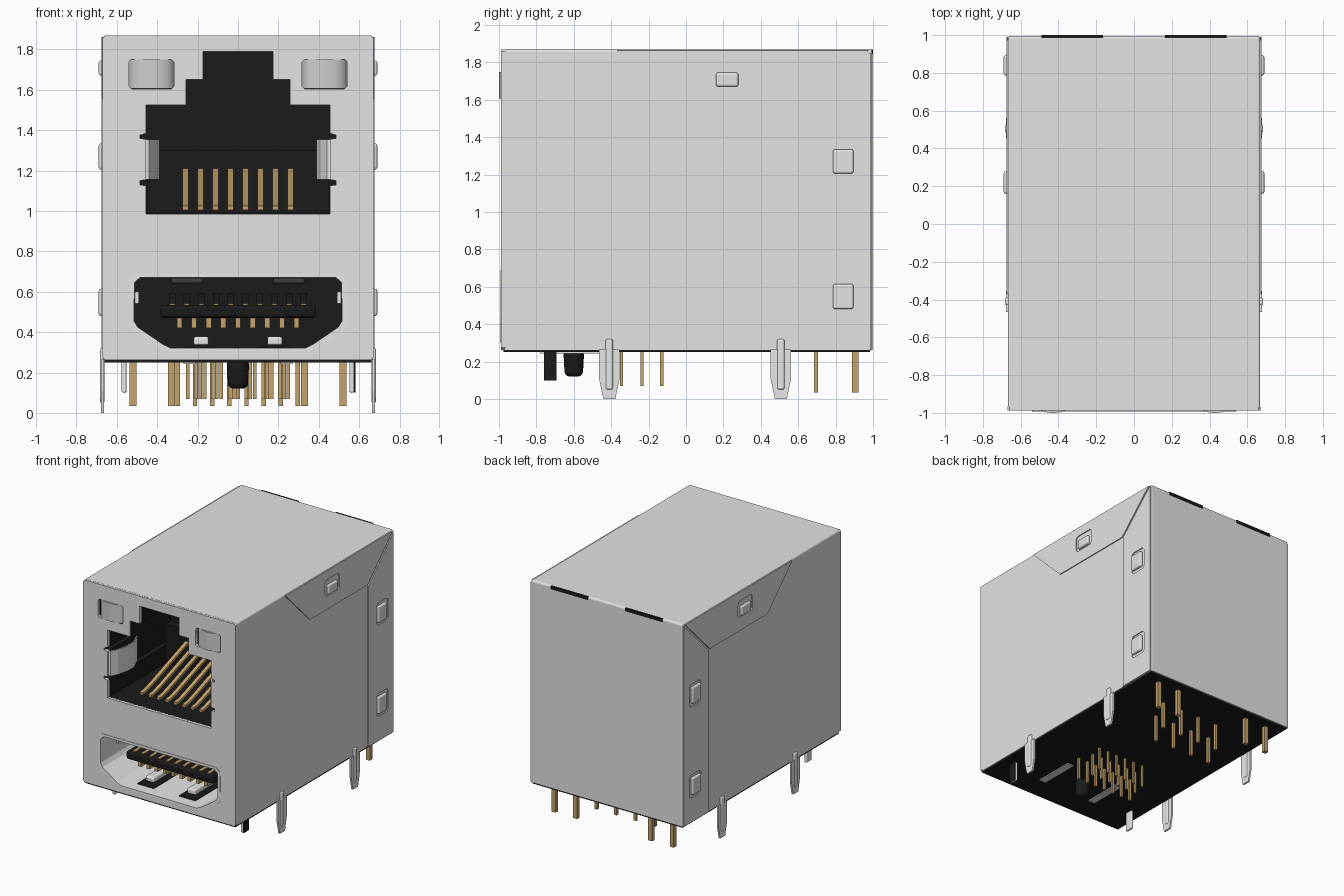
import bpy, bmesh, math
from mathutils import Vector

if "Cube" in bpy.data.objects:
    bpy.data.objects.remove(bpy.data.objects["Cube"])


def material(name, r, g, b):
    m = bpy.data.materials.new(name)
    m.use_nodes = True
    m.diffuse_color = (r, g, b, 1)
    m.node_tree.nodes["Principled BSDF"].inputs["Base Color"].default_value = (r, g, b, 1)
    return m


SHELL = material("shield grey", 0.77, 0.77, 0.77)
SILVER = material("bright silver", 0.88, 0.88, 0.88)
LENS = material("lens grey", 0.62, 0.62, 0.61)
BLACK = material("black plastic", 0.011, 0.011, 0.011)
CHARCOAL = material("charcoal", 0.05, 0.05, 0.05)
GOLD = material("gold contact", 0.56, 0.37, 0.15)


def finish(name, bm, mats, bevel=0, smooth=False):
    me = bpy.data.meshes.new(name)
    bm.to_mesh(me)
    bm.free()
    for m in mats:
        me.materials.append(m)
    ob = bpy.data.objects.new(name, me)
    bpy.context.collection.objects.link(ob)
    if bevel:
        mod = ob.modifiers.new("bevel", "BEVEL")
        mod.width, mod.segments = bevel, 3
    if smooth:
        bpy.ops.object.select_all(action="DESELECT")
        ob.select_set(True)
        bpy.context.view_layer.objects.active = ob
        bpy.ops.object.shade_smooth_by_angle(angle=math.radians(35))
    return ob


def box(name, x, y, z, mat, bevel=0):
    bm = bmesh.new()
    bmesh.ops.create_cube(bm, size=1)
    for v in bm.verts:
        v.co = [lo + (c + 0.5) * (hi - lo)
                for c, (lo, hi) in zip(v.co, (sorted(x), sorted(y), sorted(z)))]
    return finish(name, bm, [mat], bevel)


def place(axis, u, v, w):
    return {"x": (w, u, v), "y": (u, w, v), "z": (u, v, w)}[axis]


def sheet(name, axis, outline, w0, w1, mat, holes=(), smooth=False):
    """Flat outline with holes, extruded along an axis."""
    bm = bmesh.new()
    edges = []
    for loop in (outline, *holes):
        vs = [bm.verts.new(place(axis, u, v, w0)) for u, v in loop]
        edges += [bm.edges.new((a, b)) for a, b in zip(vs, vs[1:] + vs[:1])]
    bmesh.ops.triangle_fill(bm, use_beauty=True, edges=edges,
                            normal=Vector(place(axis, 0, 0, 1)))
    ext = bmesh.ops.extrude_face_region(bm, geom=bm.faces[:], use_keep_orig=True)
    moved = [g for g in ext["geom"] if isinstance(g, bmesh.types.BMVert)]
    bmesh.ops.translate(bm, verts=moved, vec=place(axis, 0, 0, w1 - w0))
    bmesh.ops.recalc_face_normals(bm, faces=bm.faces[:])
    return finish(name, bm, [mat], 0, smooth)


def cavity(name, outline, y0, y1, wall, back):
    """Open-fronted pocket with inward faces."""
    bm = bmesh.new()
    rings = [[bm.verts.new((u, y, v)) for u, v in outline] for y in (y0, y1)]
    n = len(outline)
    for i in range(n):
        j = (i + 1) % n
        bm.faces.new((rings[0][i], rings[0][j], rings[1][j], rings[1][i]))
    cap = bm.faces.new(rings[1])
    cap.material_index = 1
    bmesh.ops.recalc_face_normals(bm, faces=bm.faces[:])
    if cap.normal.y > 0:
        bmesh.ops.reverse_faces(bm, faces=bm.faces[:])
    return finish(name, bm, [wall, back])


def mirrored(half):
    return half + [(-u, v) for u, v in reversed(half)]


def rect(u0, u1, v0, v1, c=0.012):
    """Rectangle with clipped corners."""
    return [(u0 + c, v0), (u1 - c, v0), (u1, v0 + c), (u1, v1 - c),
            (u1 - c, v1), (u0 + c, v1), (u0, v1 - c), (u0, v0 + c)]


def strip(path, du, dv):
    return path + [(u + du, v + dv) for u, v in reversed(path)]


# Folded metal shield: a rounded box open at the front and below
bm = bmesh.new()
bmesh.ops.create_cube(bm, size=1)
for v in bm.verts:
    v.co = (v.co.x * 1.336, 0.013 + v.co.y * 1.966, 1.066 + v.co.z * 1.608)
gone = [f for f in bm.faces if f.normal.y < -0.9 or f.normal.z < -0.9]
bmesh.ops.delete(bm, geom=gone, context="FACES")
shield = finish("shield", bm, [SHELL], 0.014)
solid = shield.modifiers.new("thickness", "SOLIDIFY")
solid.thickness = 0.012

# Front plate with its four openings
jack = mirrored([(0.173, 1.79), (0.173, 1.65), (0.258, 1.65), (0.258, 1.525),
                 (0.455, 1.525), (0.455, 1.385), (0.485, 1.375), (0.485, 1.36),
                 (0.455, 1.355), (0.455, 1.155), (0.485, 1.15), (0.485, 1.13),
                 (0.455, 1.125), (0.455, 0.985)])
port_outer = mirrored([(0.50, 0.69), (0.535, 0.66), (0.54, 0.44), (0.52, 0.41),
                       (0.39, 0.32), (0.34, 0.30)])
port_inner = mirrored([(0.485, 0.67), (0.513, 0.645), (0.515, 0.455), (0.497, 0.425),
                       (0.375, 0.342), (0.335, 0.322)])
leds = [rect(*sorted((s * 0.318, s * 0.54)), 1.605, 1.75) for s in (1, -1)]
sheet("front_plate", "y", rect(-0.67, 0.67, 0.262, 1.869), -0.988, -0.965, SHELL,
      [jack, port_outer, *leds])

# Pockets behind the openings
cavity("jack_cavity", jack, -0.984, -0.2, BLACK, BLACK)
cavity("port_cavity", port_inner, -0.98, -0.45, SILVER, BLACK)
sheet("port_rim", "y", port_outer, -0.992, -0.95, SILVER, [port_inner])
for side, s, hole in (("left", 1, leds[0]), ("right", -1, leds[1])):
    cavity(side + "_lens_pocket", hole, -0.984, -0.9, BLACK, BLACK)
    arc = [(s * 0.429 - 0.111 * math.cos(a), -0.94 - 0.06 * math.sin(a))
           for a in [math.pi * i / 16 for i in range(17)]]
    sheet(side + "_lens", "z", arc, 1.606, 1.749, LENS, smooth=True)

# Base plate
box("base", (-0.66, 0.66), (-0.975, 0.985), (0.25, 0.268), BLACK)

# Jack contacts, comb and shield springs
box("contact_comb", (-0.45, 0.45), (-0.27, -0.2), (0.99, 1.3), BLACK)
for i in range(8):
    x = (i - 3.5) * 0.0745
    path = [(-0.84, 1.005), (-0.78, 1.015), (-0.7, 1.04), (-0.26, 1.195)]
    sheet(f"jack_contact_{i + 1}", "x", strip(path, 0, 0.02), x - 0.0145, x + 0.0145, GOLD)
for side, s in (("left", 1), ("right", -1)):
    path = [(s * 0.465, -0.98), (s * 0.44, -0.975), (s * 0.41, -0.92),
            (s * 0.388, -0.83), (s * 0.388, -0.75), (s * 0.43, -0.65)]
    sheet(side + "_jack_spring", "z", strip(path, s * 0.012, 0.004), 1.157, 1.355, SHELL)

# Port tongue with contacts, ribs and springs
box("port_tongue", (-0.385, 0.385), (-0.86, -0.44), (0.47, 0.535), BLACK, 0.018)
for i in range(9):
    x = (i - 4) * 0.0725
    box(f"lower_port_contact_{i + 1}", (x - 0.013, x + 0.013), (-0.82, -0.45), (0.42, 0.472), GOLD)
for i in range(10):
    x = (i - 4.5) * 0.0725
    box(f"upper_port_contact_{i + 1}", (x - 0.013, x + 0.013), (-0.84, -0.45), (0.53, 0.542), GOLD)
    box(f"port_rib_{i + 1}", (x - 0.016, x + 0.016), (-0.55, -0.45), (0.53, 0.595), BLACK)
for side, s in (("left", 1), ("right", -1)):
    box(side + "_port_floor_slot", (s * 0.11, s * 0.255), (-0.9, -0.5), (0.322, 0.328), BLACK)
    box(side + "_port_floor_spring", (s * 0.145, s * 0.22), (-0.85, -0.55), (0.335, 0.378), SILVER, 0.012)
    box(side + "_port_roof_spring", (s * 0.175, s * 0.33), (-0.8, -0.46), (0.64, 0.668), CHARCOAL, 0.01)
    box(side + "_port_wall_spring", (s * 0.49, s * 0.512), (-0.8, -0.5), (0.54, 0.6), SHELL, 0.006)

# Side flaps with latch windows, latches and mounting feet
top_flap = [(-0.37, 1.862), (-0.06, 1.555), (0.665, 1.555), (0.975, 1.862)]
back_flap = [(0.675, 0.264), (0.99, 0.264), (0.99, 1.855), (0.675, 1.545)]
top_window = (0.13, 0.31, 1.66, 1.79)
back_windows = [(0.78, 0.92, 1.18, 1.36), (0.78, 0.92, 0.455, 0.64)]
for side, s in (("left", 1), ("right", -1)):
    sheet(side + "_top_flap", "x", top_flap, s * 0.664, s * 0.676, SHELL, [rect(*top_window, 0.018)])
    sheet(side + "_back_flap", "x", back_flap, s * 0.664, s * 0.676, SHELL,
          [rect(*w, 0.018) for w in back_windows])
    box(side + "_top_latch", (s * 0.66, s * 0.69), (0.16, 0.28), (1.67, 1.745), SHELL, 0.012)
    for n, (a, b, c, d) in enumerate(back_windows):
        box(f"{side}_back_latch_{n + 1}", (s * 0.66, s * 0.69), (a + 0.006, b - 0.025),
            (c + 0.025, d - 0.025), SHELL, 0.012)
    for place_name, y in (("front", -0.41), ("back", 0.507)):
        foot = [(y + u, v) for u, v in mirrored([(0.055, 0.265), (0.055, 0.11), (0.032, 0.0)])]
        sheet(f"{side}_{place_name}_foot", "x", foot, s * 0.664, s * 0.678, SILVER)
        box(f"{side}_{place_name}_foot_rib", (s * 0.66, s * 0.684), (y - 0.02, y + 0.02),
            (0.05, 0.32), SILVER, 0.01)
    # Slots in the rear top edge
    box(side + "_rear_slot", (s * 0.165, s * 0.49), (0.982, 1.0), (1.845, 1.8695), BLACK)

# Locating peg and port shield tabs under the base
bm = bmesh.new()
bmesh.ops.create_cone(bm, cap_ends=True, segments=24, radius1=0.048, radius2=0.056, depth=0.14)
bmesh.ops.translate(bm, verts=bm.verts[:], vec=(0, -0.6, 0.19))
finish("locating_peg", bm, [BLACK], 0.025, True)
for side, s in (("left", 1), ("right", -1)):
    box(side + "_port_tab", (s * 0.552, s * 0.576), (-0.758, -0.692), (0.1, 0.26), SILVER, 0.008)
    box(side + "_underside_spring", (s * 0.21, s * 0.27), (-0.78, -0.45), (0.243, 0.252), SILVER)
box("left_port_tab_cover", (0.575, 0.581), (-0.758, -0.692), (0.1, 0.26), BLACK)


def pin(name, x, y, w, bottom):
    box(name, (x - w, x + w), (y - w, y + w), (bottom, 0.26), GOLD)


# Solder pins: lens pairs, staggered jack rows, three port rows
for side, s in (("left", 1), ("right", -1)):
    pin(side + "_outer_lens_pin", s * 0.52, 0.905, 0.017, 0.035)
    pin(side + "_inner_lens_pin", s * 0.33, 0.905, 0.017, 0.035)
for i in range(8):
    pin(f"jack_pin_{i + 1}", 0.297 - i * 0.085, 0.51 if i % 2 else 0.695, 0.011, 0.035)
for row, (y, count) in enumerate(((-0.345, 7), (-0.235, 6), (-0.13, 6))):
    for i in range(count):
        shift = 0.02 * (row - 1) if row else 0
        pin(f"port_pin_{row + 1}_{i + 1}", (i - (count - 1) / 2) * 0.083 + shift, y, 0.009, 0.07)
